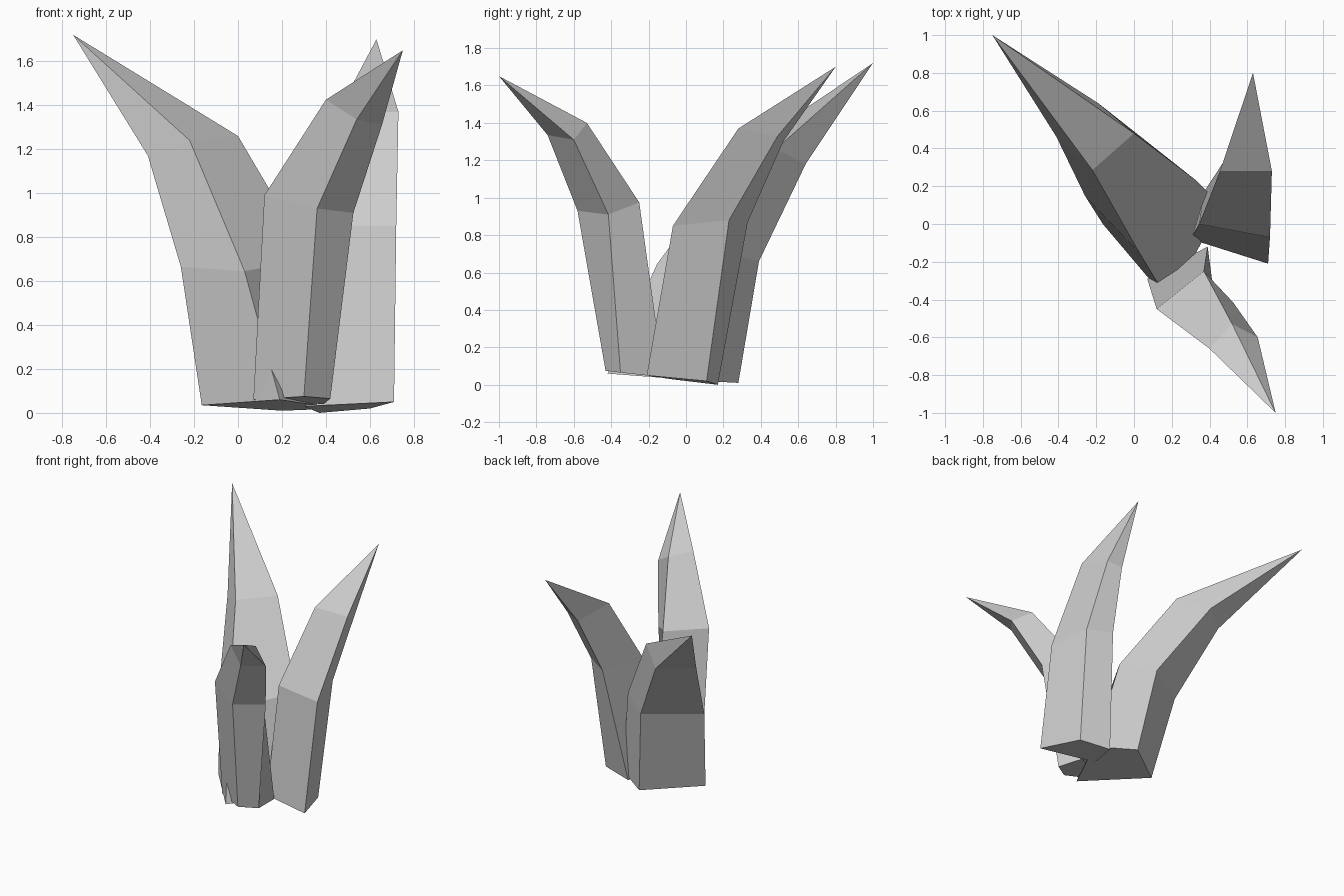
import bpy, bmesh


def leaf(name, rings, tip):
    """Four-sided blade lofted through cross-sections and closed at a point."""
    bm = bmesh.new()
    loops = [[bm.verts.new(p) for p in ring] for ring in rings]
    end = bm.verts.new(tip)
    bm.faces.new(loops[0])
    for i in range(4):
        j = (i + 1) % 4
        for low, high in zip(loops, loops[1:]):
            bm.faces.new((low[i], low[j], high[j], high[i]))
        bm.faces.new((loops[-1][i], loops[-1][j], end))
    bmesh.ops.recalc_face_normals(bm, faces=bm.faces)
    mesh = bpy.data.meshes.new(name)
    bm.to_mesh(mesh)
    bm.free()
    obj = bpy.data.objects.new(name, mesh)
    bpy.context.collection.objects.link(obj)
    return obj


# Broad leaf leaning back and left (base, middle and upper sections)
leaf("large_leaf", [
    [(-.165, 0, .035), (.19, -.42, .06), (.46, .10, .02), (.20, .28, .01)],
    [(-.26, .15, .665), (.03, -.155, .645), (.33, .23, .70), (.11, .39, .66)],
    [(-.41, .46, 1.17), (-.22, .285, 1.24), (0, .48, 1.26), (-.19, .64, 1.18)],
], (-.75, 1.0, 1.72))

# Leaf leaning forward and right
leaf("front_leaf", [
    [(.30, -.43, .075), (.42, -.35, .065), (.39, -.12, .04), (.07, -.29, .06)],
    [(.36, -.58, .93), (.525, -.415, .91), (.37, -.25, .975), (.12, -.45, .99)],
    [(.54, -.74, 1.335), (.655, -.60, 1.31), (.52, -.53, 1.40), (.40, -.66, 1.425)],
], (.75, -1.0, 1.65))

# Leaf leaning straight back on the right side
leaf("back_leaf", [
    [(.30, -.08, .03), (.71, -.21, .05), (.60, .11, .02), (.37, .17, 0)],
    [(.345, 0, .85), (.72, -.07, .85), (.64, .23, .88), (.475, .33, .87)],
    [(.455, .28, 1.37), (.73, .28, 1.37), (.66, .49, 1.33), (.55, .52, 1.30)],
], (.63, .80, 1.70))
